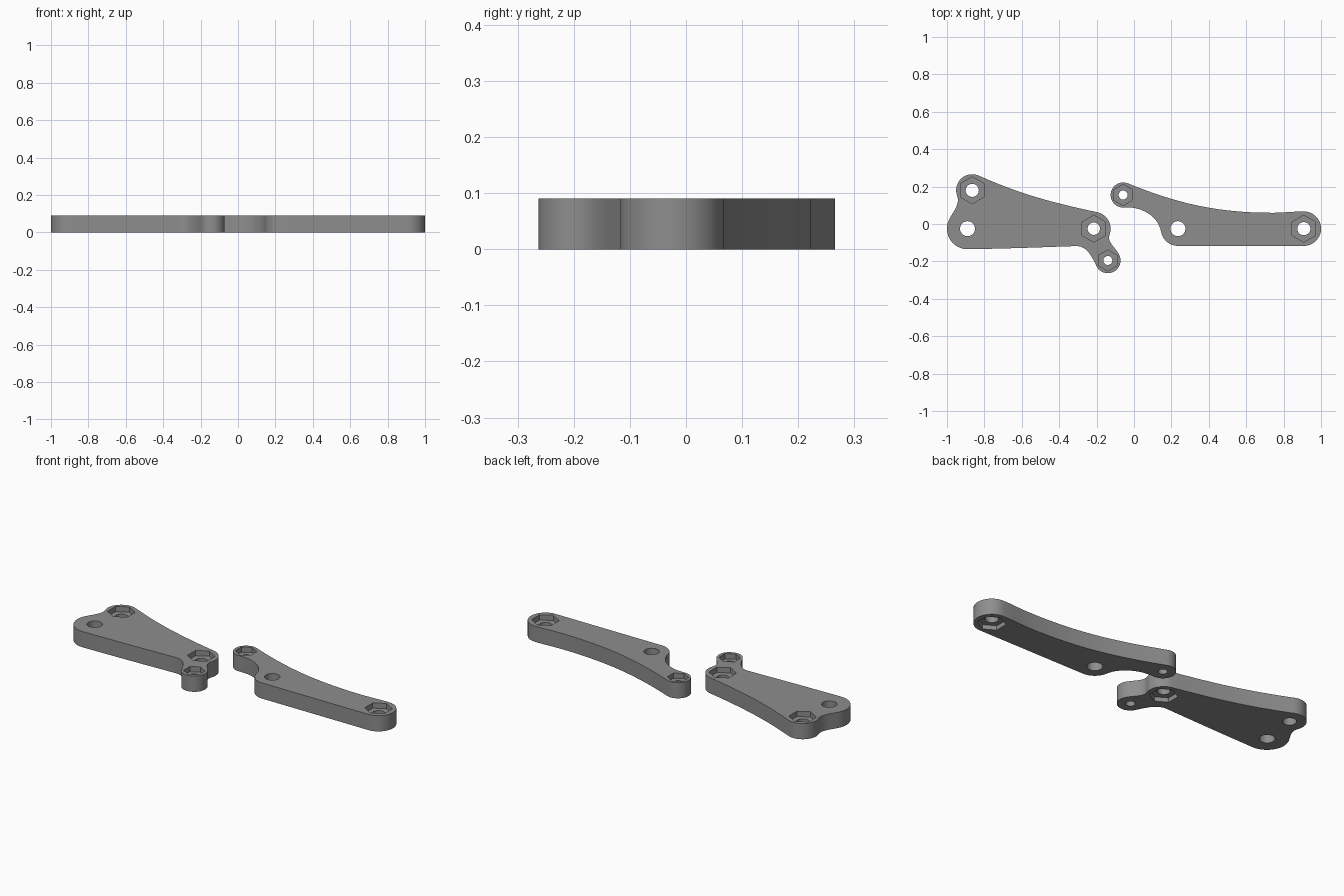
import bpy, bmesh
from math import radians, sin, cos, pi
from mathutils import Vector

if "Cube" in bpy.data.objects:
    bpy.data.objects.remove(bpy.data.objects["Cube"])

H = 0.09          # plate thickness
TOP_DEPTH = 0.03  # nut pocket depths
LOW_DEPTH = 0.025

grey = bpy.data.materials.new("plain grey")
grey.use_nodes = True
colour = (0.27, 0.27, 0.27, 1)
grey.diffuse_color = colour
grey.node_tree.nodes["Principled BSDF"].inputs["Base Color"].default_value = colour


def ring(cx, cy, r, a0, a1):
    """Points and tangents along a boss arc; zero radius gives one guide point."""
    n = max(1, int(abs(a1 - a0) / 7)) if r else 0
    out = []
    for i in range(n + 1):
        a = radians(a0 + (a1 - a0) * i / max(n, 1))
        out.append((Vector((cx + r * cos(a), cy + r * sin(a))), Vector((-sin(a), cos(a)))))
    return out


def outline(arcs):
    """Boss arcs joined by smooth tangent curves."""
    runs = [ring(*a) for a in arcs]
    pts = []
    for run, nxt in zip(runs, runs[1:] + runs[:1]):
        pts += [p for p, t in run]
        (p0, t0), (p3, t3) = run[-1], nxt[0]
        k = 0.37 * (p3 - p0).length
        p1, p2 = p0 + t0 * k, p3 - t3 * k
        for i in range(1, 14):
            u = i / 14
            v = 1 - u
            pts.append(p0 * v**3 + p1 * 3 * v * v * u + p2 * 3 * v * u * u + p3 * u**3)
    return pts


def prism(name, pts, z0, z1):
    bm = bmesh.new()
    face = bm.faces.new([bm.verts.new((p.x, p.y, z0)) for p in pts])
    up = bmesh.ops.extrude_face_region(bm, geom=[face])["geom"]
    bmesh.ops.translate(bm, vec=(0, 0, z1 - z0),
                        verts=[v for v in up if isinstance(v, bmesh.types.BMVert)])
    bmesh.ops.recalc_face_normals(bm, faces=bm.faces)
    mesh = bpy.data.meshes.new(name)
    bm.to_mesh(mesh)
    bm.free()
    ob = bpy.data.objects.new(name, mesh)
    bpy.context.collection.objects.link(ob)
    mesh.materials.append(grey)
    return ob


def cut(plate, x, y, r, sides, z0, z1):
    pts = [Vector((x + r * sin(2 * pi * i / sides), y + r * cos(2 * pi * i / sides)))
           for i in range(sides)]
    cutter = prism("cutter", pts, z0, z1)
    cutter.hide_render = True
    mod = plate.modifiers.new("cut", "BOOLEAN")
    mod.operation, mod.solver, mod.object = "DIFFERENCE", "EXACT", cutter
    bpy.context.view_layer.objects.active = plate
    bpy.ops.object.modifier_apply(modifier=mod.name)
    bpy.data.objects.remove(cutter)


def make_plate(name, arcs, holes):
    plate = prism(name, outline(arcs), 0, H)
    for x, y, r, hex_r, both in holes:
        cut(plate, x, y, r, 40, -0.1, 0.2)
        if hex_r:
            cut(plate, x, y, hex_r, 6, H - TOP_DEPTH, 0.2)
        if both:
            cut(plate, x, y, hex_r, 6, -0.1, LOW_DEPTH)
    bpy.ops.object.select_all(action="DESELECT")
    plate.select_set(True)
    bpy.context.view_layer.objects.active = plate
    bpy.ops.object.shade_smooth_by_angle(angle=radians(30))


# Wide lever plate: boss arcs (x, y, radius, start, end), holes (x, y, radius, hex, both sides)
make_plate("wide_lever_plate", [
    (-0.89, -0.025, 0.11, 155, 271),
    (-0.31, -0.118, 0, 272, 272),
    (-0.14, -0.195, 0.068, 205, 385),
    (-0.215, -0.025, 0.09, -20, 78),
    (-0.865, 0.18, 0.086, 66, 200),
], [
    (-0.865, 0.18, 0.035, 0.072, False),
    (-0.89, -0.025, 0.04, 0, False),
    (-0.215, -0.025, 0.033, 0.072, True),
    (-0.14, -0.195, 0.024, 0.056, False),
])

# Slim curved arm plate
make_plate("slim_arm_plate", [
    (0.908, -0.025, 0.092, -90, 90),
    (0.74, 0.06, 0, 90, 90),
    (-0.058, 0.155, 0.067, 68, 275),
    (0.235, -0.025, 0.092, 190, 270),
], [
    (-0.058, 0.155, 0.024, 0.056, False),
    (0.235, -0.025, 0.04, 0, False),
    (0.908, -0.025, 0.035, 0.072, True),
])
